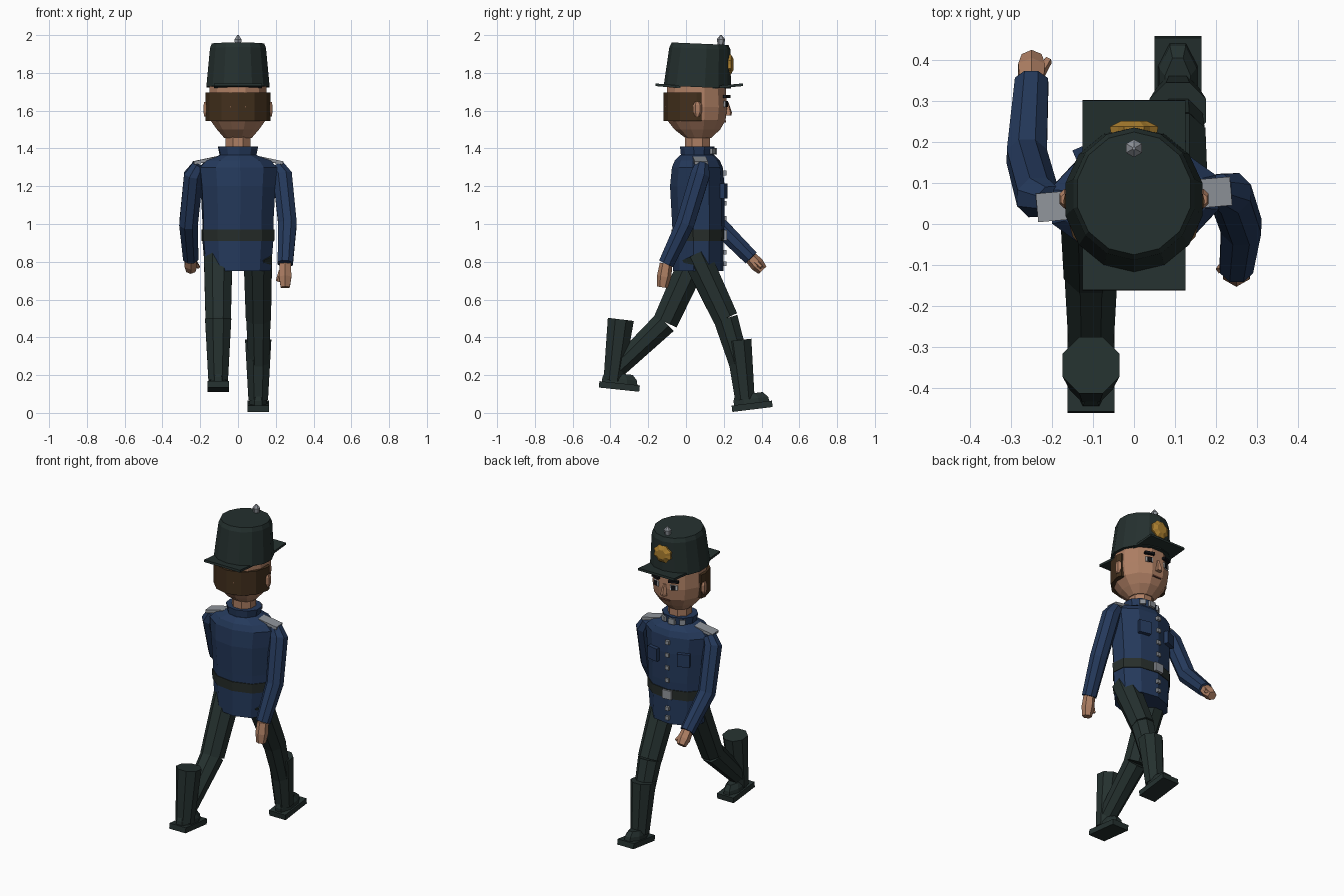
import bpy, bmesh, math
from mathutils import Vector, Matrix

old = bpy.data.objects.get("Cube")
if old:
    bpy.data.objects.remove(old)


def material(name, r, g, b):
    m = bpy.data.materials.new(name)
    m.use_nodes = True
    m.diffuse_color = (r, g, b, 1)
    bsdf = m.node_tree.nodes["Principled BSDF"]
    bsdf.inputs["Base Color"].default_value = (r, g, b, 1)
    bsdf.inputs["Roughness"].default_value = 0.8
    return m


GREEN = material("dark green cloth", .018, .030, .028)
NAVY = material("navy cloth", .018, .041, .105)
SKIN = material("skin", .42, .21, .125)
BROWN = material("brown hair", .055, .029, .012)
GREY = material("silver grey", .28, .30, .33)
GOLD = material("gold", .42, .22, .03)
BELT = material("belt leather", .020, .027, .024)
BLACK = material("black", .006, .006, .008)
WHITE = material("eye white", .55, .55, .55)
LIP = material("lip", .16, .06, .04)


def finish(name, bm, mat, matrix=None):
    if matrix:
        bm.transform(matrix)
    bmesh.ops.recalc_face_normals(bm, faces=bm.faces)
    me = bpy.data.meshes.new(name)
    bm.to_mesh(me)
    bm.free()
    me.materials.append(mat)
    ob = bpy.data.objects.new(name, me)
    bpy.context.collection.objects.link(ob)
    return ob


def skin_rings(rings):
    bm = bmesh.new()
    loops = [[bm.verts.new(p) for p in ring] for ring in rings]
    n = len(loops[0])
    for a, b in zip(loops, loops[1:]):
        for i in range(n):
            bm.faces.new((a[i], a[(i + 1) % n], b[(i + 1) % n], b[i]))
    bm.faces.new(loops[0][::-1])
    bm.faces.new(loops[-1])
    return bm


def circle(n, rx, ry):
    return [Vector((rx * math.cos((i + .5) * math.tau / n),
                    ry * math.sin((i + .5) * math.tau / n), 0)) for i in range(n)]


def stack(name, mat, n, rows, matrix=None):
    """Upright body from rows of (z, centre y, half width, half depth)."""
    rings = [[p + Vector((0, y, z)) for p in circle(n, rx, ry)] for z, y, rx, ry in rows]
    return finish(name, skin_rings(rings), mat, matrix)


def tube(name, mat, n, points, radii):
    """Faceted limb that follows a path."""
    pts = [Vector(p) for p in points]
    rings = []
    for i, p in enumerate(pts):
        ahead, behind = pts[min(i + 1, len(pts) - 1)], pts[max(i - 1, 0)]
        turn = Vector((0, 0, -1)).rotation_difference(ahead - behind)
        rings.append([p + turn @ v for v in circle(n, radii[i], radii[i])])
    return finish(name, skin_rings(rings), mat)


def box(name, mat, centre, size, rot=(0, 0, 0), base=None):
    bm = bmesh.new()
    bmesh.ops.create_cube(bm, size=1)
    m = Matrix.Translation(centre)
    for axis, angle in zip("ZYX", reversed(rot)):
        m = m @ Matrix.Rotation(math.radians(angle), 4, axis)
    m = m @ Matrix.Diagonal((*size, 1))
    return finish(name, bm, mat, base @ m if base else m)


def about(y, z, degrees, axis):
    return (Matrix.Translation((0, y, z)) @ Matrix.Rotation(math.radians(degrees), 4, axis)
            @ Matrix.Translation((0, -y, -z)))


# Jacket, belt and fittings, turned a little with the stride
TWIST = about(.06, 0, 5, "Z")
stack("jacket", NAVY, 10, [(.75, .065, .18, .135), (.92, .065, .195, .135), (1.02, .065, .195, .14),
      (1.2, .06, .205, .145), (1.30, .06, .215, .135), (1.335, .06, .18, .12), (1.365, .06, .10, .09)], TWIST)
stack("collar", NAVY, 10, [(1.34, .06, .095, .085), (1.41, .06, .11, .092)], TWIST)
stack("belt", BELT, 10, [(.91, .065, .199, .139), (.97, .065, .2, .142)], TWIST)
box("buckle", GREY, (0, .205, .94), (.06, .02, .055), base=TWIST)
for i, z in enumerate((1.27, 1.19, 1.11, 1.03, .85, .79)):
    box(f"button_{i + 1}", GREY, (0, .203, z), (.024, .02, .024), base=TWIST)
box("collar_clasp", GREY, (0, .152, 1.385), (.04, .02, .035), base=TWIST)
for side, s in (("left", 1), ("right", -1)):
    box(side + "_collar_tab", GREY, (s * .062, .138, 1.385), (.035, .014, .03), (0, 0, -s * 35), TWIST)
    box(side + "_pocket", NAVY, (s * .1, .192, 1.175), (.075, .025, .08), (0, 0, -s * 18), TWIST)
    box(side + "_epaulette", GREY, (s * .175, .06, 1.336), (.125, .07, .018), (0, s * 12, 0), TWIST)

# Arms and hands: shoulder, upper arm, elbow, wrist, fingertips
ARMS = {"left": [(.205, .085, 1.31), (.235, .075, 1.26), (.262, -.005, 1.0), (.25, -.105, .79), (.25, -.125, .665)],
        "right": [(-.205, .055, 1.31), (-.235, .065, 1.26), (-.262, .165, 1.0), (-.25, .345, .82), (-.25, .405, .755)]}
for side, path in ARMS.items():
    tube(side + "_sleeve", NAVY, 8, path[:4], [.04, .055, .053, .044])
    wrist, tip = Vector(path[3]), Vector(path[4])
    tube(side + "_hand", SKIN, 6, [wrist, wrist.lerp(tip, .55), tip], [.034, .038, .028])
    inward = Vector((.04 if side == "right" else -.04, .01, 0))
    tube(side + "_thumb", SKIN, 5, [wrist.lerp(tip, .3) + inward * .5, wrist.lerp(tip, .75) + inward], [.014, .011])

# Trousers
LEGS = {"left": [(.105, .05, .84), (.108, .21, .5), (.11, .30, .2)],
        "right": [(-.105, .055, .84), (-.105, -.11, .48), (-.105, -.36, .24)]}
for side, path in LEGS.items():
    tube(side + "_thigh", GREEN, 8, path[:2], [.082, .072])
    tube(side + "_shin", GREEN, 8, path[1:], [.07, .055])

# Boots: shaft, foot and tilted sole
BOOTS = {"left": (.107, (.277, .385), (.312, .07), (.35, .035), 7),
         "right": (-.105, (-.345, .495), (-.385, .17), (-.353, .14), -6)}
for side, (x, top, bottom, sole, tilt) in BOOTS.items():
    tube(side + "_boot_shaft", GREEN, 8, [(x, *top), (x, *bottom)], [.075, .056])
    box(side + "_sole", GREEN, (x, *sole), (.115, .215, .034), (tilt, 0, 0))
    frame = Matrix.Translation((x, *sole)) @ Matrix.Rotation(math.radians(tilt), 4, "X")
    stack(side + "_foot", GREEN, 8, [(.015, 0, .052, .102), (.04, -.002, .05, .1), (.068, -.01, .034, .08)], frame)

# Head and hair
stack("neck", SKIN, 8, [(1.36, .06, .072, .072), (1.49, .06, .072, .072)])
stack("head", SKIN, 12, [(1.455, .065, .075, .07), (1.5, .06, .115, .125), (1.55, .055, .152, .16),
                         (1.62, .055, .162, .168), (1.73, .055, .155, .16)])
hair = bmesh.new()
bmesh.ops.create_cone(hair, cap_ends=True, segments=12, radius1=.173, radius2=.173, depth=.15)
bmesh.ops.translate(hair, verts=hair.verts, vec=(0, .055, 1.62))
cut = bmesh.ops.bisect_plane(hair, geom=hair.verts[:] + hair.edges[:] + hair.faces[:],
                             plane_co=(0, .083, 0), plane_no=(0, 1, 0), clear_outer=True)
bmesh.ops.holes_fill(hair, edges=[e for e in cut["geom_cut"] if isinstance(e, bmesh.types.BMEdge)])
finish("hair", hair, BROWN)

# Face
stack("nose", SKIN, 5, [(1.575, .22, .02, .022), (1.59, .222, .018, .022), (1.645, .215, .01, .01)])
box("mouth", LIP, (0, .207, 1.543), (.06, .009, .009))
for side, s in (("left", 1), ("right", -1)):
    turn = (0, 0, -s * 20)
    box(side + "_eye_white", WHITE, (s * .062, .211, 1.635), (.045, .009, .03), turn)
    box(side + "_pupil", BLACK, (s * .061, .214, 1.635), (.026, .009, .03), turn)
    box(side + "_eyebrow", BLACK, (s * .063, .215, 1.675), (.06, .02, .014), turn)
    stack(side + "_ear", SKIN, 6, [(1.57, .06, .01, .012), (1.59, .062, .014, .022),
          (1.63, .062, .014, .024), (1.645, .06, .01, .014)], Matrix.Translation((s * .17, 0, 0)))

# Hat, leaning slightly forward
LEAN = about(.06, 1.73, -2.5, "X")
stack("hat_crown", GREEN, 14, [(1.725, .06, .172, .178), (1.93, .065, .152, .162), (1.955, .065, .142, .15)], LEAN)
for part, s in (("front", 1), ("back", -1)):
    box(f"hat_{part}_peak", GREEN, (0, .07 + s * .115, 1.727), (.252, .235, .014), (s * 5, 0, 0))
stack("hat_knob", GREY, 6, [(1.94, .185, .016, .016), (1.978, .185, .022, .022), (2.0, .185, .004, .004)])

# Scalloped badge
badge = skin_rings([[Vector((r * (1 if i % 2 else .88) * math.cos(i * math.pi / 8), d,
                             r * .9 * (1 if i % 2 else .88) * math.sin(i * math.pi / 8))) for i in range(16)]
                    for r, d in ((.06, 0), (.064, .022), (.034, .036))])
finish("hat_badge", badge, GOLD, Matrix.Translation((0, .216, 1.845)))
